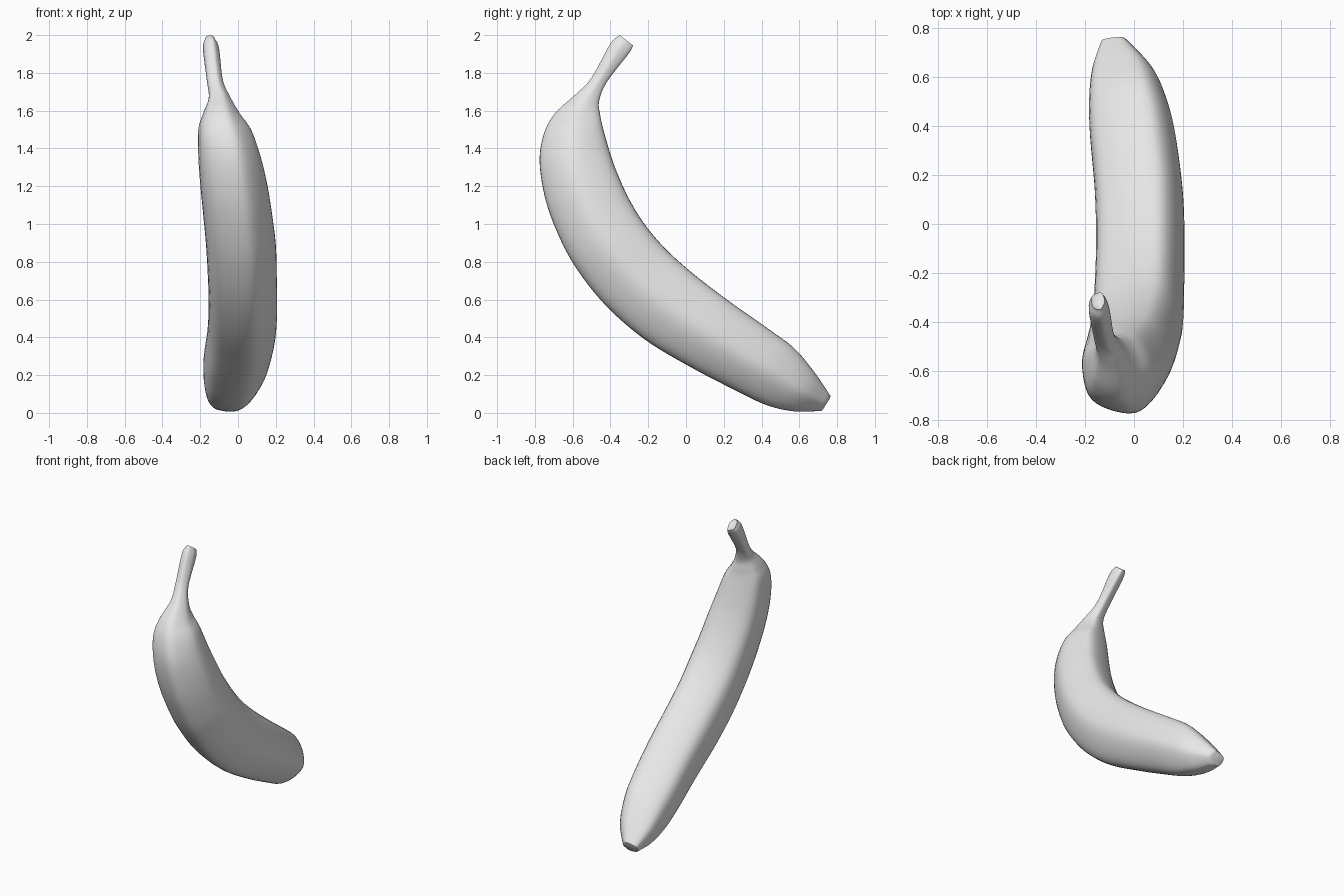
import bpy
import bmesh
import math
from mathutils import Vector

default_cube = bpy.data.objects.get("Cube")
if default_cube:
    bpy.data.objects.remove(default_cube, do_unlink=True)


def make_material(name, color):
    material = bpy.data.materials.new(name)
    material.use_nodes = True
    material.diffuse_color = color
    material.node_tree.nodes["Principled BSDF"].inputs["Base Color"].default_value = color
    return material


def cut_corners(points, ratio):
    """Replace every corner of a closed polygon with two points."""
    result = []
    for index, point in enumerate(points):
        following = points[(index + 1) % len(points)]
        result.append(point.lerp(following, ratio))
        result.append(following.lerp(point, ratio))
    return result


def normalise(points):
    """Stretch a section so that it just fills the square from -1 to 1."""
    low = [min(p[axis] for p in points) for axis in range(2)]
    high = [max(p[axis] for p in points) for axis in range(2)]
    return [
        Vector([2 * (p[axis] - low[axis]) / (high[axis] - low[axis]) - 1 for axis in range(2)])
        for p in points
    ]


def smooth_path(stations, steps):
    """Interpolate the stations with a Catmull-Rom spline."""
    rows = [Vector(station) for station in stations]
    padded = [2 * rows[0] - rows[1]] + rows + [2 * rows[-1] - rows[-2]]
    result = []
    for a, b, c, d in zip(padded, padded[1:], padded[2:], padded[3:]):
        for step in range(steps):
            t = step / steps
            result.append(
                b + (c - a) * (t / 2)
                + (2 * a - 5 * b + 4 * c - d) * (t * t / 2)
                + (3 * b - a - 3 * c + d) * (t ** 3 / 2)
            )
    result.append(rows[-1])
    return result


# Fruit stations from stem to tip: outer y, z; inner y, z; lowest x, highest x
STATIONS = [
    (-.35, 2, -.28, 1.945, -.175, -.12),
    (-.4, 1.955, -.305, 1.9, -.185, -.1),
    (-.5, 1.775, -.42, 1.75, -.165, -.08),
    (-.58, 1.69, -.46, 1.65, -.155, -.04),
    (-.69, 1.59, -.455, 1.58, -.185, .01),
    (-.75, 1.485, -.44, 1.51, -.21, .07),
    (-.775, 1.34, -.4, 1.37, -.21, .12),
    (-.75, 1.155, -.36, 1.26, -.2, .155),
    (-.69, .975, -.3, 1.13, -.185, .18),
    (-.59, .78, -.22, 1, -.17, .2),
    (-.43, .574, -.11, .87, -.16, .205),
    (-.22, .39, .04, .735, -.155, .207),
    (.02, .245, .23, .59, -.16, .2),
    (.27, .115, .45, .435, -.18, .17),
    (.43, .04, .575, .34, -.183, .135),
    (.575, .008, .68, .215, -.17, .08),
    (.715, .01, .765, .09, -.135, -.02),
]

# Five-ridged cross-section: x direction, then outer-to-inner direction
ridges = [(-.95, .5), (.5, .95), (1, -.1), (.35, -1), (-.8, -.7)]
section = [Vector(ridge) for ridge in ridges]
for ratio in (.2, .25, .25):
    section = cut_corners(section, ratio)
section = normalise(section)

# Loft the skin through the stations
bm = bmesh.new()
rings = []
for outer_y, outer_z, inner_y, inner_z, low_x, high_x in smooth_path(STATIONS, 6):
    outer = Vector((0, outer_y, outer_z))
    inner = Vector((0, inner_y, inner_z))
    ring = []
    for across, inward in section:
        position = outer.lerp(inner, (inward + 1) / 2)
        position.x = low_x + (high_x - low_x) * (across + 1) / 2
        ring.append(bm.verts.new(position))
    rings.append(ring)

for ring, next_ring in zip(rings, rings[1:]):
    for index in range(len(ring)):
        after = (index + 1) % len(ring)
        bm.faces.new((ring[index], ring[after], next_ring[after], next_ring[index]))

# Close both ends, with a shallow dent in the cut stem
stem_end = bm.faces.new(rings[0])
blossom_end = bm.faces.new(rings[-1])
bmesh.ops.recalc_face_normals(bm, faces=bm.faces)
bmesh.ops.inset_region(bm, faces=[stem_end], thickness=.01, depth=-.008)
bmesh.ops.inset_region(bm, faces=[blossom_end], thickness=.012, depth=.004)

mesh = bpy.data.meshes.new("banana")
bm.to_mesh(mesh)
bm.free()
banana = bpy.data.objects.new("banana", mesh)
bpy.context.collection.objects.link(banana)
mesh.materials.append(make_material("plain grey", (.8, .8, .8, 1)))

# Smooth skin with crisp end edges
bpy.ops.object.select_all(action="DESELECT")
banana.select_set(True)
bpy.context.view_layer.objects.active = banana
bpy.ops.object.shade_smooth_by_angle(angle=math.radians(40))
